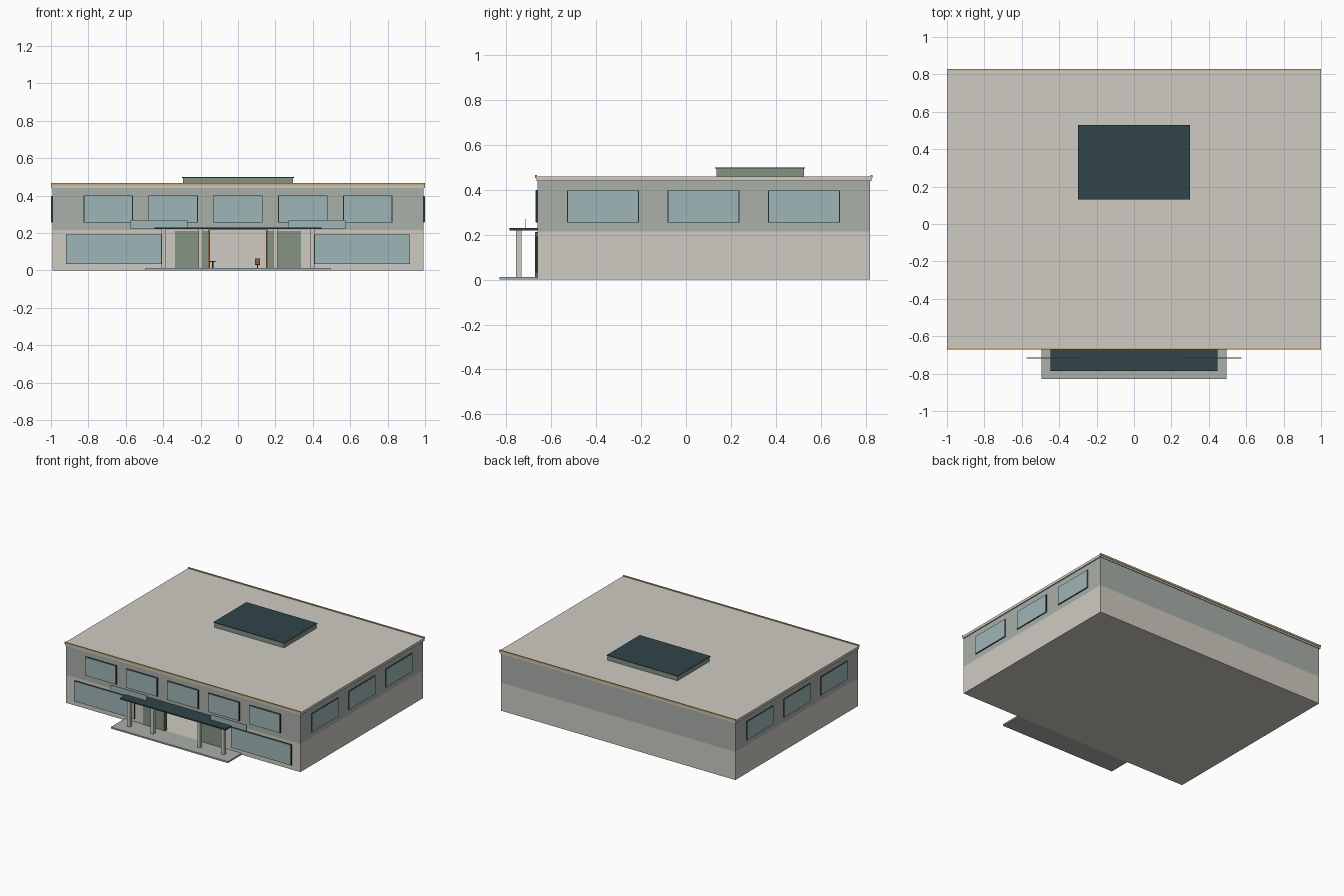
import bpy, bmesh

if "Cube" in bpy.data.objects:
    bpy.data.objects.remove(bpy.data.objects["Cube"])


def mat(name, rgb):
    m = bpy.data.materials.new(name)
    m.diffuse_color = (*[(c / 255) ** 2.2 for c in rgb], 1)
    m.use_nodes = True
    m.node_tree.nodes["Principled BSDF"].inputs["Base Color"].default_value = m.diffuse_color
    return m


PALE = mat("pale_wall", (206, 202, 193))
GREY = mat("grey_green_wall", (168, 174, 167))
GLASS = mat("window_glass", (157, 180, 182))
DARK = mat("dark_slate", (52, 70, 76))
FRAME = mat("dark_frame", (40, 48, 50))
GREEN = mat("green_panel", (133, 146, 132))
TAN = mat("tan_trim", (196, 172, 125))
WOOD = mat("brown_wood", (130, 98, 66))


def box(name, x, y, z, m):
    """Box from (min, max) pairs on each axis."""
    bm = bmesh.new()
    bmesh.ops.create_cube(bm, size=1)
    for v in bm.verts:
        v.co = [(a + b) / 2 + c * (b - a) for (a, b), c in zip((x, y, z), v.co)]
    me = bpy.data.meshes.new(name)
    bm.to_mesh(me)
    bm.free()
    me.materials.append(m)
    ob = bpy.data.objects.new(name, me)
    bpy.context.collection.objects.link(ob)
    return ob


def pair(name, x, y, z, m):
    """Box and its mirror image across x = 0."""
    box(name + "_right", x, y, z, m)
    box(name + "_left", (-x[1], -x[0]), y, z, m)


W, F, B = 0.992, -0.662, 0.82      # half width, front and back wall planes
T = 0.015                          # wall thickness

# Floor and entrance terrace
box("floor_slab", (-W, W), (F, B), (0, 0.01), PALE)
box("entrance_terrace", (-0.495, 0.495), (-0.83, F), (0, 0.012), GREY)

# Ground storey: hollow, with an open doorway in front
pair("ground_front_wall", (0.155, W), (F, F + T), (0.01, 0.215), PALE)
pair("ground_side_wall", (W - T, W), (F + T, B - T), (0.01, 0.215), PALE)
box("ground_back_wall", (-W, W), (B - T, B), (0.01, 0.215), PALE)

# Upper storey and roof
box("upper_storey", (-W, W), (F, B), (0.215, 0.44), GREY)
box("roof_slab", (-1, 1), (-0.666, 0.826), (0.44, 0.46), PALE)
for side, y in (("front", (-0.672, -0.664)), ("back", (0.822, 0.83))):
    box("roof_trim_" + side, (-1, 1), y, (0.453, 0.467), TAN)

# Roof light
box("roof_light_curb", (-0.295, 0.295), (0.135, 0.525), (0.46, 0.495), GREEN)
box("roof_light_cap", (-0.3, 0.3), (0.13, 0.53), (0.495, 0.5), DARK)


# Front windows: dark frame behind a pane
def front_window(name, x0, x1, z0, z1):
    box(name + "_frame", (x0, x1), (F - 0.005, F), (z0, z1), FRAME)
    box(name + "_pane", (x0 + 0.004, x1 - 0.004), (F - 0.009, F - 0.005),
        (z0 + 0.003, z1 - 0.003), GLASS)


for i in range(5):
    c = (i - 2) * 0.347
    front_window(f"upper_window_{i}", c - 0.132, c + 0.132, 0.255, 0.4)
front_window("lower_window_left", -0.92, -0.408, 0.033, 0.192)
front_window("lower_window_right", 0.408, 0.92, 0.033, 0.192)

# Side windows
for i, c in enumerate((-0.37, 0.078, 0.525)):
    y0, y1 = c - 0.16, c + 0.16
    pair(f"side_window_frame_{i}", (W, W + 0.004), (y0, y1), (0.255, 0.398), FRAME)
    pair(f"side_window_pane_{i}", (W + 0.004, W + 0.007), (y0 + 0.004, y1 - 0.004),
         (0.258, 0.395), GLASS)

# Entrance: green side panels and wooden door jambs
pair("entrance_panel", (0.16, 0.337), (F - 0.005, F), (0.012, 0.21), GREEN)
pair("door_jamb", (0.15, 0.16), (F - 0.01, F + T), (0.01, 0.212), WOOD)

# Canopy, columns and glass screens
box("canopy", (-0.447, 0.447), (-0.787, F), (0.22, 0.23), DARK)
for i, x in enumerate((0.198, 0.398)):
    pair(f"canopy_column_{i}", (x - 0.012, x + 0.012), (-0.757, -0.733), (0.012, 0.22), PALE)
pair("glass_screen", (0.27, 0.575), (-0.718, -0.714), (0.222, 0.27), GLASS)

# Furniture seen through the doorway
box("table_top", (-0.16, -0.12), (-0.42, -0.38), (0.044, 0.05), WOOD)
box("table_leg", (-0.138, -0.132), (-0.403, -0.397), (0.01, 0.044), FRAME)
box("chair_back", (0.09, 0.118), (-0.384, -0.38), (0.034, 0.064), WOOD)
box("chair_seat", (0.09, 0.118), (-0.41, -0.38), (0.03, 0.034), WOOD)
box("chair_leg", (0.101, 0.107), (-0.398, -0.392), (0.01, 0.03), FRAME)
